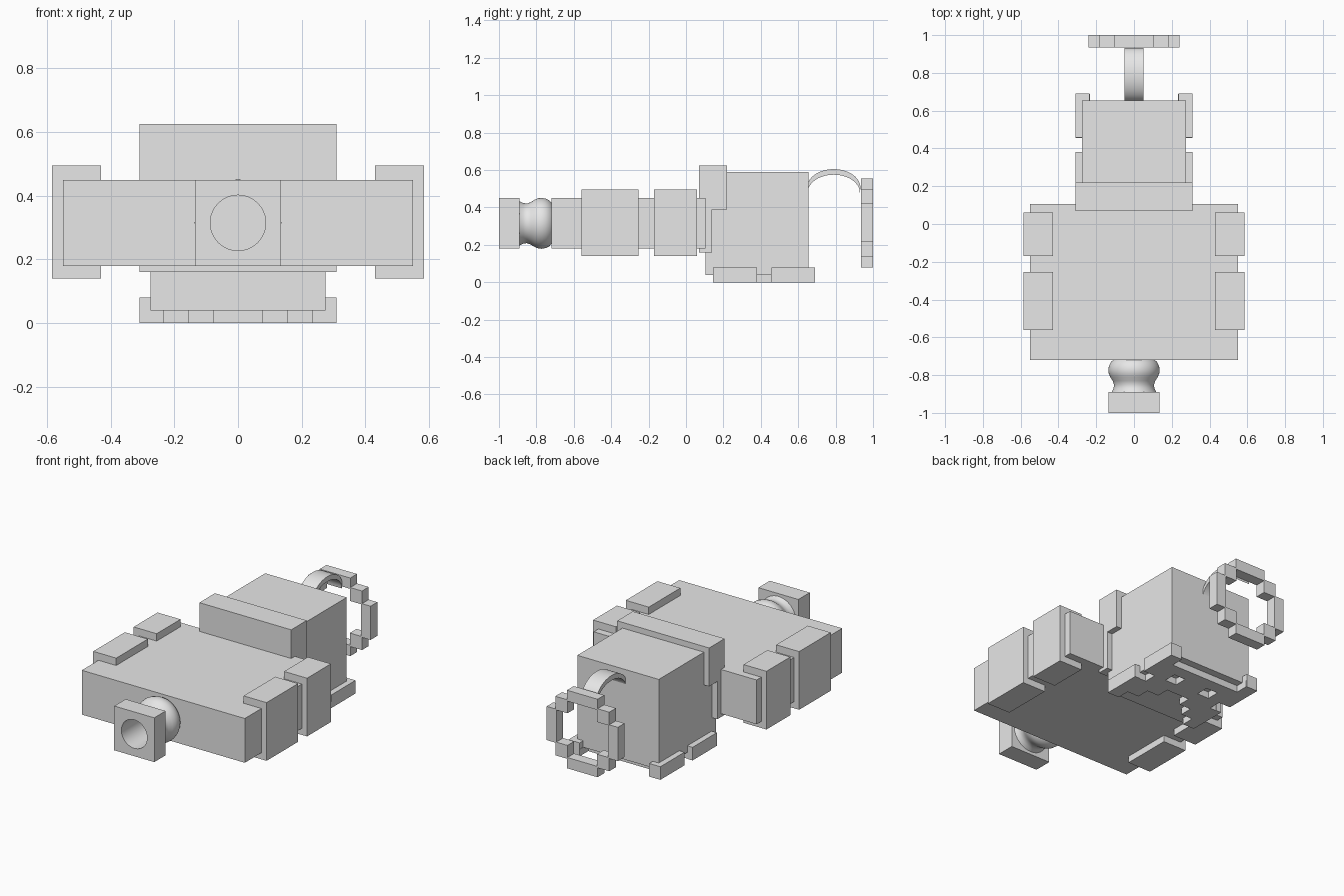
import bpy, bmesh, math
from mathutils import Vector

if "Cube" in bpy.data.objects:
    bpy.data.objects.remove(bpy.data.objects["Cube"], do_unlink=True)

grey = bpy.data.materials.new("light_grey")
grey.use_nodes = True
COLOUR = (0.8, 0.8, 0.8, 1)
grey.diffuse_color = COLOUR
grey.node_tree.nodes["Principled BSDF"].inputs["Base Color"].default_value = COLOUR


def finish(name, bm):
    bmesh.ops.recalc_face_normals(bm, faces=bm.faces)
    mesh = bpy.data.meshes.new(name)
    bm.to_mesh(mesh)
    bm.free()
    mesh.materials.append(grey)
    obj = bpy.data.objects.new(name, mesh)
    bpy.context.collection.objects.link(obj)
    return obj


def add_box(bm, x, y, z):
    """Box from its ranges along each axis."""
    verts = bmesh.ops.create_cube(bm, size=1)["verts"]
    for v in verts:
        v.co = Vector([(lo + hi) / 2 + c * (hi - lo) for c, (lo, hi) in zip(v.co, (x, y, z))])


def boxes(name, *ranges):
    bm = bmesh.new()
    for r in ranges:
        add_box(bm, *r)
    return finish(name, bm)


def smooth(obj):
    bpy.ops.object.select_all(action="DESELECT")
    obj.select_set(True)
    bpy.context.view_layer.objects.active = obj
    bpy.ops.object.shade_smooth_by_angle(angle=math.radians(40))


# Broad flat body with side pads
boxes("body", ((-0.55, 0.55), (-0.72, 0.105), (0.18, 0.45)))
for side, s in (("left", 1), ("right", -1)):
    x = sorted((s * 0.43, s * 0.585))
    for part, y in (("front", (-0.56, -0.255)), ("rear", (-0.17, 0.06))):
        boxes(f"{side}_{part}_pad", (x, y, (0.14, 0.495)))

# Head block with a stepped collar
boxes("head", ((-0.275, 0.275), (0.105, 0.655), (0.04, 0.59)))
boxes("collar", ((-0.31, 0.31), (0.07, 0.22), (0.39, 0.625)),
      ((-0.31, 0.31), (0.07, 0.14), (0.16, 0.39)))

# Stepped relief on the underside of the head, mirrored half rows
CELL = 0.0775
ROWS = ("#...", "##..", "###.", ".###", "##.#", "####", "#...")
relief = bmesh.new()
for r, row in enumerate(ROWS):
    y = 0.145 + r * CELL
    for c, mark in enumerate(row):
        if mark == "#":
            outer = 0.31 - c * CELL
            for s in (1, -1):
                add_box(relief, sorted((s * outer, s * (outer - CELL))), (y, y + CELL), (0, 0.041))
finish("underside_relief", relief)

# Raised rims of the relief that wrap up the sides and the back corners
for side, s in (("left", 1), ("right", -1)):
    rim = sorted((s * 0.275, s * 0.31))
    corner = sorted((s * 0.235, s * 0.31))
    boxes(f"{side}_rim", (rim, (0.145, 0.38), (0, 0.08)),
          (rim, (0.457, 0.69), (0, 0.08)), (corner, (0.655, 0.69), (0, 0.08)))

# Square socket plate: a round bore bridged out to the square outline
STEPS = 48
bm = bmesh.new()
loops = []
for y in (-1, -0.89):
    hole, edge = [], []
    for i in range(STEPS):
        a = math.tau * i / STEPS
        ca, sa = math.cos(a), math.sin(a)
        k = 0.135 / max(abs(ca), abs(sa))
        hole.append(bm.verts.new((0.087 * ca, y, 0.315 + 0.087 * sa)))
        edge.append(bm.verts.new((k * ca, y, 0.315 + k * sa)))
    loops += [hole, edge]
front_hole, front_edge, back_hole, back_edge = loops
for a, b in ((front_hole, front_edge), (front_edge, back_edge),
             (back_edge, back_hole), (back_hole, front_hole)):
    for i in range(STEPS):
        j = (i + 1) % STEPS
        bm.faces.new((a[i], a[j], b[j], b[i]))
smooth(finish("socket_plate", bm))

# Turned hollow neck
PROFILE = ((-0.89, 0.087), (-0.89, 0.118), (-0.87, 0.108), (-0.85, 0.106), (-0.83, 0.113),
           (-0.81, 0.126), (-0.79, 0.134), (-0.77, 0.136), (-0.75, 0.132),
           (-0.73, 0.122), (-0.718, 0.108), (-0.718, 0.087))
bm = bmesh.new()
rings = [[bm.verts.new((r * math.cos(math.tau * i / STEPS), y,
                        0.315 + r * math.sin(math.tau * i / STEPS)))
          for i in range(STEPS)] for y, r in PROFILE]
for a, b in zip(rings, rings[1:] + rings[:1]):
    for i in range(STEPS):
        j = (i + 1) % STEPS
        bm.faces.new((a[i], a[j], b[j], b[i]))
smooth(finish("neck", bm))

# Arched strap from the head to the hoop
ARC = 24
bm = bmesh.new()
sections = []
for i in range(ARC + 1):
    a = math.pi * i / ARC
    c, s = math.cos(a), math.sin(a)
    outer = (0.79 - 0.143 * c, 0.505 + 0.1 * s)
    inner = (0.79 - 0.139 * c, 0.48 + 0.095 * s)
    sections.append([bm.verts.new((x, *p)) for x, p in
                     ((-0.05, outer), (0.05, outer), (0.05, inner), (-0.05, inner))])
for a, b in zip(sections, sections[1:]):
    for i in range(4):
        j = (i + 1) % 4
        bm.faces.new((a[i], a[j], b[j], b[i]))
bm.faces.new(sections[0])
bm.faces.new(sections[-1])
smooth(finish("strap", bm))

# Blocky stepped hoop
MID = 0.317
bm = bmesh.new()
for s in (1, -1):
    add_box(bm, sorted((s * 0.175, s * 0.24)), (0.935, 1), (MID - 0.103, MID + 0.103))
    add_box(bm, (-0.103, 0.103), (0.935, 1), sorted((MID + s * 0.172, MID + s * 0.238)))
    for t in (1, -1):
        add_box(bm, sorted((s * 0.1, s * 0.182)), (0.935, 1),
                sorted((MID + t * 0.098, MID + t * 0.18)))
finish("hoop", bm)
